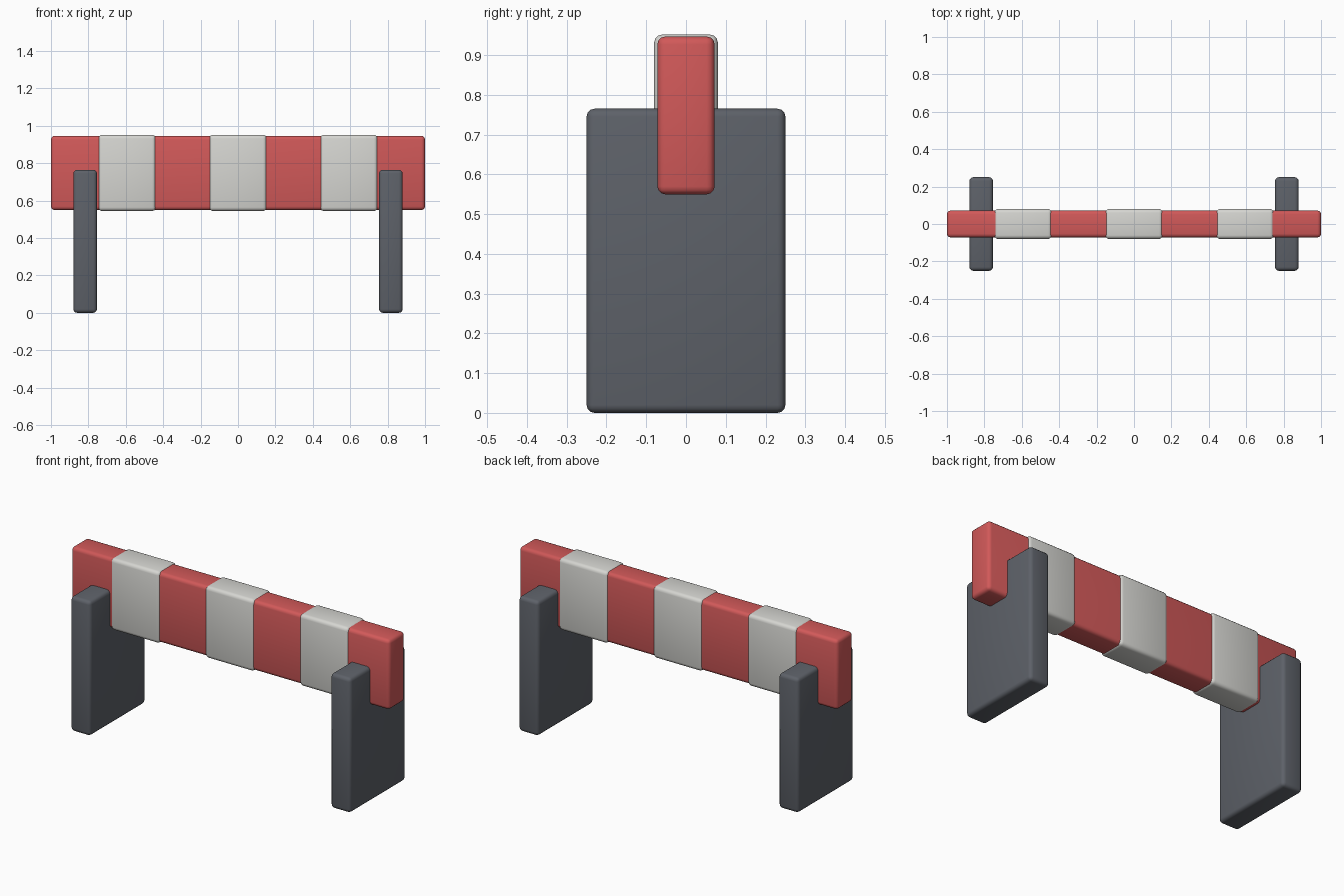
import bpy

cube = bpy.data.objects.get("Cube")
if cube:
    bpy.data.objects.remove(cube, do_unlink=True)


def material(name, rgb):
    mat = bpy.data.materials.new(name)
    mat.use_nodes = True
    mat.diffuse_color = (*rgb, 1)
    mat.node_tree.nodes["Principled BSDF"].inputs["Base Color"].default_value = (*rgb, 1)
    return mat


def rounded_box(name, centre, size, radius, mat):
    """Box with softly rounded edges."""
    bpy.ops.mesh.primitive_cube_add(size=1, location=centre)
    obj = bpy.context.object
    obj.name = name
    obj.scale = size
    bpy.ops.object.transform_apply(location=False, rotation=False, scale=True)
    bevel = obj.modifiers.new("rounded_edges", "BEVEL")
    bevel.width = radius
    bevel.segments = 3
    bpy.ops.object.modifier_apply(modifier=bevel.name)
    obj.data.materials.append(mat)
    bpy.ops.object.shade_smooth_by_angle()
    return obj


red = material("barrier_red", (0.64, 0.10, 0.10))
white = material("stripe_white", (0.67, 0.67, 0.64))
grey = material("leg_grey", (0.11, 0.12, 0.14))

# Horizontal board
rounded_box("board", (0, 0, 0.748), (2, 0.144, 0.397), 0.02, red)

# Raised bands wrapped around the board
for name, x in (("right_band", -0.593), ("middle_band", 0), ("left_band", 0.593)):
    rounded_box(name, (x, 0, 0.748), (0.308, 0.16, 0.407), 0.02, white)

# Slab legs at both ends
for name, side in (("right_leg", -1), ("left_leg", 1)):
    rounded_box(name, (side * 0.817, 0, 0.3825), (0.126, 0.5, 0.765), 0.02, grey)
